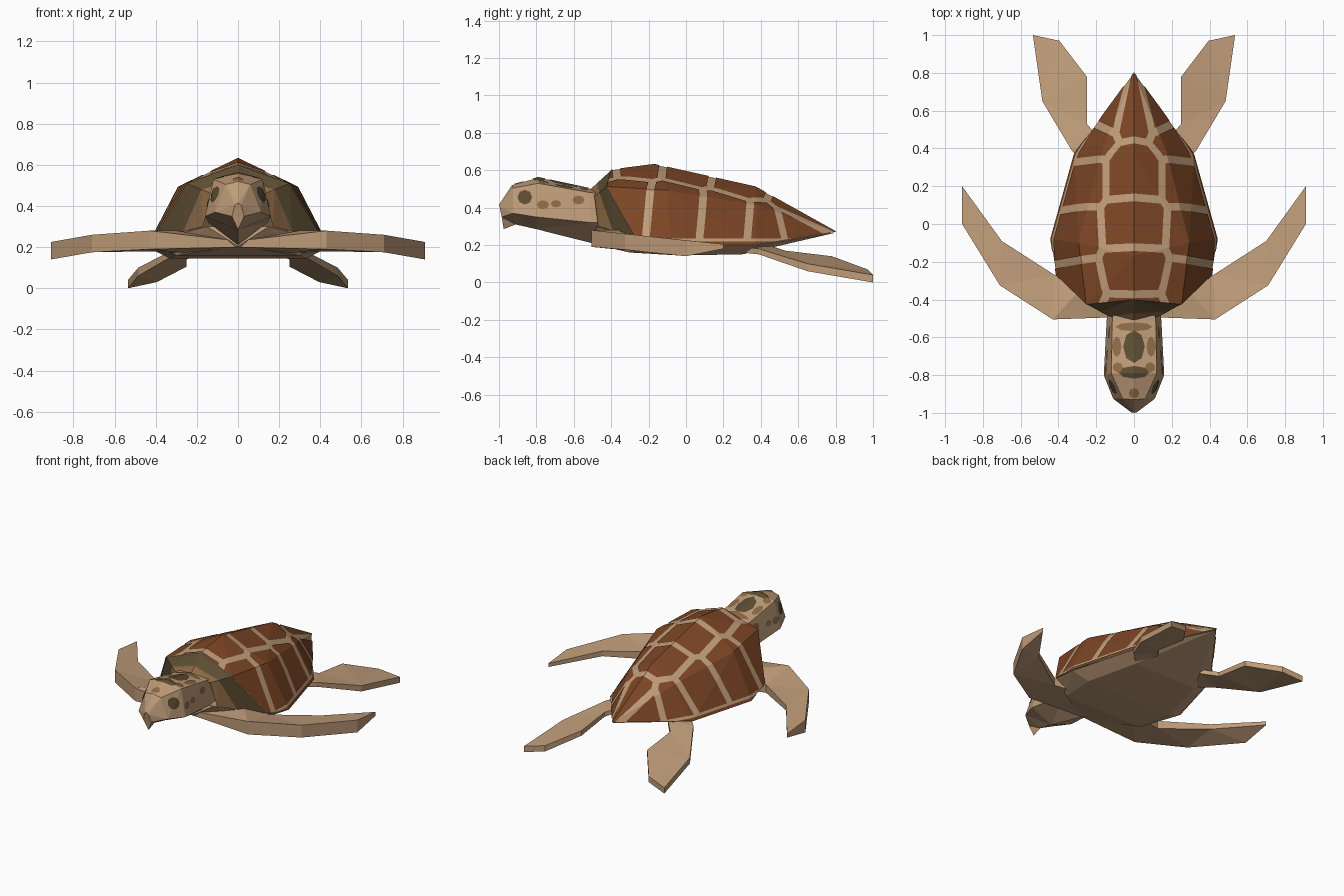
import bpy, bmesh, math
from mathutils import Vector as V

if "Cube" in bpy.data.objects:
    bpy.data.objects.remove(bpy.data.objects["Cube"])


def material(name, rgb):
    m = bpy.data.materials.new(name)
    m.diffuse_color = (*rgb, 1)
    m.use_nodes = True
    m.node_tree.nodes["Principled BSDF"].inputs["Base Color"].default_value = m.diffuse_color
    return m


TAN = material("tan_skin", (0.52, 0.33, 0.19))
RUST = material("rust_scute", (0.20, 0.06, 0.018))
BROWN = material("brown_spot", (0.27, 0.145, 0.06))
OLIVE = material("dark_olive", (0.11, 0.075, 0.033))


def finish(bm, name, mat):
    me = bpy.data.meshes.new(name)
    bm.to_mesh(me)
    bm.free()
    me.materials.append(mat)
    ob = bpy.data.objects.new(name, me)
    bpy.context.collection.objects.link(ob)
    return ob


def flip(p):
    return (-p[0], p[1], p[2])


def loft(name, mat, rings, closed=True, caps=True):
    """Skin a list of equal-length rings."""
    bm = bmesh.new()
    rows = [[bm.verts.new(p) for p in r] for r in rings]
    n = len(rows[0])
    for a, b in zip(rows, rows[1:]):
        for i in range(n if closed else n - 1):
            j = (i + 1) % n
            bm.faces.new((a[i], a[j], b[j], b[i]))
    if closed and caps:
        bm.faces.new(rows[0])
        bm.faces.new(rows[-1])
    bmesh.ops.remove_doubles(bm, verts=bm.verts, dist=0.0005)
    bmesh.ops.triangulate(bm, faces=bm.faces)
    bmesh.ops.recalc_face_normals(bm, faces=bm.faces)
    if not closed and sum(f.normal.z * f.calc_area() for f in bm.faces) < 0:
        bmesh.ops.reverse_faces(bm, faces=bm.faces)
    return finish(bm, name, mat)


def arch(half):
    """Full open ring from a half ring that starts on the centre line."""
    return [flip(p) for p in reversed(half[1:])] + half


def patch(src, name, mat, planes, axis=None, lift=0.004):
    """Thin plate lying on src, trimmed by planes (point, outward normal)."""
    bm = bmesh.new()
    bm.from_mesh(src.data)
    if axis:
        away = [f for f in bm.faces if f.normal.dot(axis) < 0.12]
        bmesh.ops.delete(bm, geom=away, context='FACES')
    for co, no in planes:
        bmesh.ops.bisect_plane(bm, geom=bm.verts[:] + bm.edges[:] + bm.faces[:],
                               plane_co=co, plane_no=no, clear_outer=True)
    if not bm.faces:
        bm.free()
        return
    bm.normal_update()
    for v, n in [(v, v.normal.copy()) for v in bm.verts]:
        v.co += n * lift
    finish(bm, name, mat)


def spot(src, name, mat, c, axis, ru, rv, n=8):
    """Oval plate on src, seen along axis; ru runs along y."""
    axis, c = V(axis), V(c)
    u = V((0, 1, 0))
    w = axis.cross(u)
    planes = []
    for i in range(n):
        t = 2 * math.pi * (i + 0.5) / n
        d = u * math.cos(t) * ru + w * math.sin(t) * rv
        no = u * math.cos(t) / ru + w * math.sin(t) / rv
        planes.append((c + d, no.normalized()))
    patch(src, name, mat, planes, axis)


# Domed shell: ridge, shoulder and rim at each station
front = [(0, -0.40, 0.60), (0.25, -0.425, 0.51), (0.41, -0.27, 0.24)]
widest = [(0, -0.17, 0.63), (0.29, -0.10, 0.49), (0.44, -0.08, 0.20)]
rear = [(0, 0.37, 0.51), (0.17, 0.38, 0.41), (0.315, 0.37, 0.20)]
tail = [(0, 0.80, 0.27)] * 3
shell = loft("shell", TAN, [arch(r) for r in (front, widest, rear, tail)], closed=False)

# Scutes: cells around seed points, separated by even gaps
seeds = [(0, 0.60, 0.39), (0, 0.28, 0.53), (0, 0.0, 0.59), (0, -0.25, 0.62), (0, -0.495, 0.60)]
for p in [(0.28, -0.33, 0.42), (0.31, -0.06, 0.41), (0.27, 0.23, 0.36),
          (0.21, 0.44, 0.30), (0.14, 0.59, 0.30)]:
    seeds += [p, flip(p)]
seeds = [V(p) for p in seeds]
for k, s in enumerate(seeds):
    planes = [(V((0, 0, 0.232)), V((0, 0, -1)))]
    for o in seeds:
        if o != s:
            d = (o - s).normalized()
            planes.append(((o + s) / 2 - d * 0.021, d))
    patch(shell, f"scute_{k}", RUST, planes)
patch(shell, "rim_scutes", RUST, [(V((0, 0, 0.217)), V((0, 0, 1)))])

# Collar from the front of the shell to the neck, in two bands
neck_ring = [(0, -0.52, 0.49), (0.13, -0.49, 0.46), (0.17, -0.47, 0.30)]
middle = [tuple(V(a).lerp(V(b), 0.6)) for a, b in zip(front, neck_ring)]
loft("collar_outer", OLIVE, [arch(front), arch(middle)], closed=False)
loft("collar_inner", BROWN, [arch(middle), arch(neck_ring)], closed=False)

# Belly and chest
bm = bmesh.new()
for p in [(0.41, -0.27, 0.235), (0.435, -0.08, 0.197), (0.31, 0.37, 0.197), (0, 0.795, 0.265),
          (0, -0.50, 0.205), (0.15, -0.48, 0.30), (0.30, -0.30, 0.16), (0.33, -0.05, 0.145),
          (0.24, 0.30, 0.15)]:
    for q in {p, flip(p)}:
        bm.verts.new(q)
bmesh.ops.convex_hull(bm, input=bm.verts)
bmesh.ops.recalc_face_normals(bm, faces=bm.faces)
finish(bm, "belly", TAN)


# Head and neck: crown, brow, cheek and chin at each station
def head_ring(top, brow, cheek, chin):
    return [top, brow, cheek, chin, flip(cheek), flip(brow)]


head = loft("head", TAN, [
    head_ring((0, -0.40, 0.50), (0.10, -0.40, 0.47), (0.13, -0.40, 0.32), (0, -0.40, 0.20)),
    head_ring((0, -0.51, 0.50), (0.115, -0.51, 0.48), (0.145, -0.51, 0.32), (0, -0.51, 0.212)),
    head_ring((0, -0.79, 0.56), (0.12, -0.79, 0.53), (0.16, -0.80, 0.35), (0, -0.80, 0.285)),
    head_ring((0, -0.93, 0.52), (0.06, -0.925, 0.505), (0.11, -0.925, 0.37), (0, -0.91, 0.31)),
    head_ring((0, -1.0, 0.415), (0.015, -0.997, 0.405), (0.03, -0.985, 0.35), (0, -0.975, 0.285)),
])

# Head markings
UP = (0, 0, 1)
spot(head, "crown_mark", OLIVE, (0, -0.65, 0), UP, 0.08, 0.052)
spot(head, "brow_mark", OLIVE, (0, -0.785, 0), UP, 0.03, 0.075)
spot(head, "nape_mark", BROWN, (0, -0.545, 0), UP, 0.022, 0.09)
spot(head, "nose_mark", BROWN, (0, -0.895, 0), UP, 0.025, 0.025)
for side, s in (("right", 1), ("left", -1)):
    spot(head, f"{side}_crown_spot", BROWN, (s * 0.09, -0.65, 0), UP, 0.05, 0.022)
    spot(head, f"{side}_brow_spot", BROWN, (s * 0.085, -0.76, 0), UP, 0.025, 0.025)
    X = (s, 0, 0)
    spot(head, f"{side}_eye", OLIVE, (0, -0.86, 0.455), X, 0.036, 0.036)
    spot(head, f"{side}_cheek_spot", BROWN, (0, -0.765, 0.415), X, 0.03, 0.022)
    spot(head, f"{side}_jaw_spot", BROWN, (0, -0.695, 0.42), X, 0.026, 0.018)
    spot(head, f"{side}_neck_spot", BROWN, (0, -0.575, 0.44), X, 0.03, 0.022)


# Flippers: each station is (edge x, y, low, high) for both edges
def flipper(name, stations):
    for side, s in (("right", 1), ("left", -1)):
        rings = [[(s * ax, ay, ah), (s * ax, ay, al), (s * bx, by, bl), (s * bx, by, bh)]
                 for (ax, ay, al, ah), (bx, by, bl, bh) in stations]
        loft(f"{side}_{name}", TAN, rings)


flipper("front_flipper", [
    ((0.0, -0.49, 0.20, 0.23), (0.15, -0.20, 0.16, 0.28)),
    ((0.43, -0.505, 0.19, 0.28), (0.42, -0.27, 0.18, 0.235)),
    ((0.71, -0.325, 0.175, 0.26), (0.70, -0.09, 0.20, 0.235)),
    ((0.91, 0.0, 0.14, 0.225), (0.91, 0.20, 0.18, 0.205)),
])
flipper("rear_flipper", [
    ((0.17, 0.44, 0.17, 0.20), (0.24, 0.30, 0.16, 0.19)),
    ((0.25, 0.53, 0.14, 0.17), (0.33, 0.39, 0.15, 0.18)),
    ((0.25, 0.78, 0.105, 0.14), (0.485, 0.65, 0.06, 0.10)),
    ((0.395, 0.97, 0.03, 0.07), (0.535, 1.0, 0.0, 0.04)),
])
